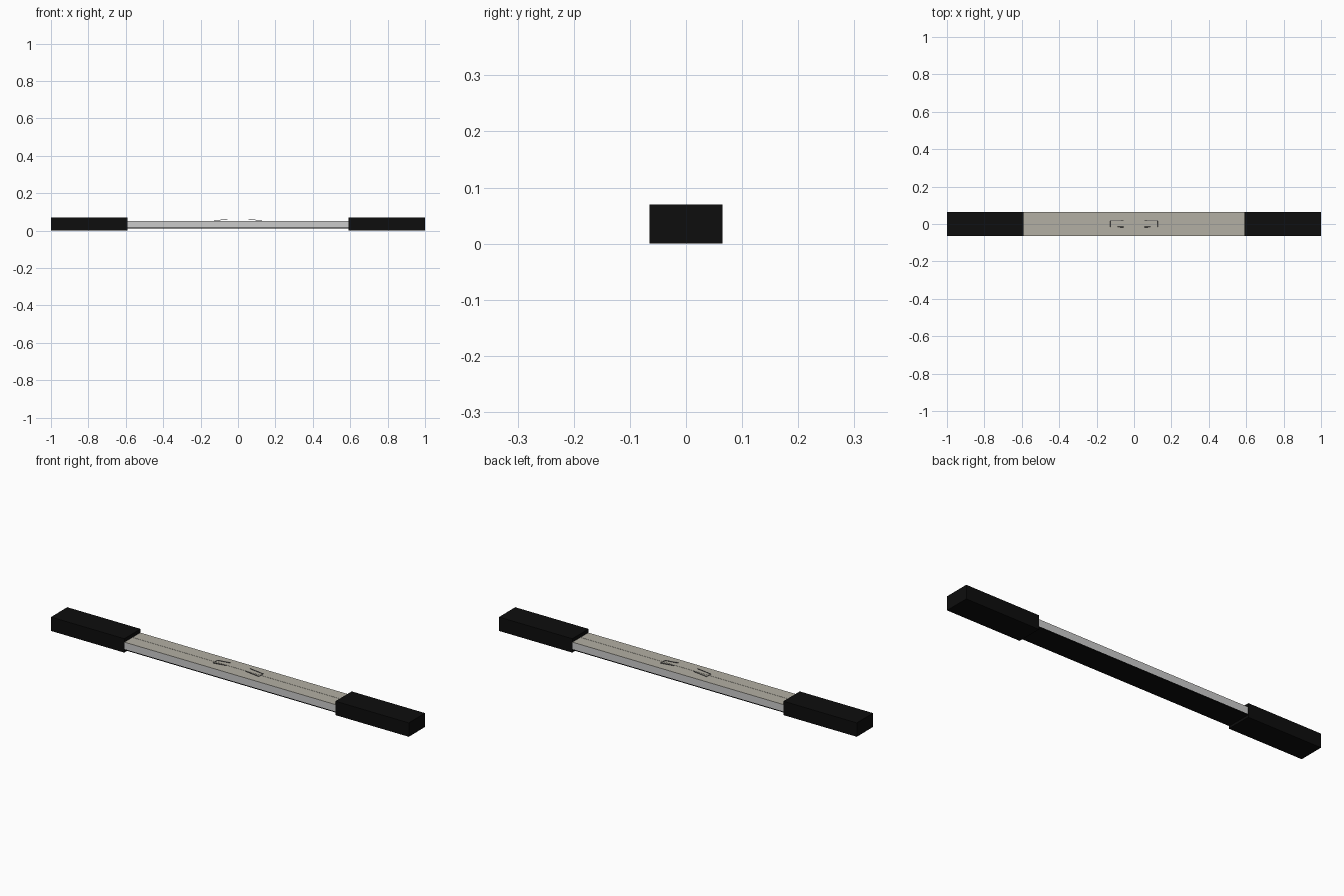
import bpy
from mathutils import Vector

if "Cube" in bpy.data.objects:
    bpy.data.objects.remove(bpy.data.objects["Cube"])


def material(name, rgb):
    m = bpy.data.materials.new(name)
    m.diffuse_color = (*rgb, 1)
    m.use_nodes = True
    m.node_tree.nodes["Principled BSDF"].inputs["Base Color"].default_value = m.diffuse_color
    return m


black = material("black", (0.004, 0.004, 0.004))
taupe = material("taupe", (0.45, 0.43, 0.37))
dark = material("dark_grey", (0.12, 0.12, 0.13))


def box(name, lo, hi, mat=None):
    lo, hi = Vector(lo), Vector(hi)
    bpy.ops.mesh.primitive_cube_add(size=1, location=(lo + hi) / 2)
    o = bpy.context.object
    o.name = name
    o.scale = hi - lo
    bpy.ops.object.transform_apply(location=False, rotation=False, scale=True)
    if mat:
        o.data.materials.append(mat)
    return o


# Grey core with a black base strip, raised clear of the ground
box("core_bar", (-0.59, -0.063, 0.017), (0.59, 0.063, 0.05))
box("base_strip", (-0.59, -0.063, 0.012), (0.59, 0.063, 0.017), black)

# Two top boards meeting at a fine centre seam
for side, y0, y1 in (("front", -0.063, -0.0007), ("back", 0.0007, 0.063)):
    box(side + "_top_board", (-0.59, y0, 0.05), (0.59, y1, 0.052), taupe)

for side, s in (("left", -1), ("right", 1)):
    # Black end block
    x0, x1 = sorted((s * 0.59, s))
    box(side + "_end_block", (x0, -0.065, 0), (x1, 0.065, 0.07), black)

    # Thin U-shaped wire clip, its open end lifted towards the centre
    c = bpy.data.curves.new(side + "_clip", "CURVE")
    c.dimensions = "3D"
    c.bevel_depth = 0.0015
    c.bevel_resolution = 1
    c.use_fill_caps = True
    sp = c.splines.new("POLY")
    pts = [(0.055, -0.016, 0.06), (0.128, -0.016, 0.053),
           (0.128, 0.018, 0.053), (0.055, 0.018, 0.06)]
    sp.points.add(len(pts) - 1)
    for p, (x, y, z) in zip(sp.points, pts):
        p.co = (s * x, y, z, 1)
    o = bpy.data.objects.new(side + "_clip", c)
    bpy.context.collection.objects.link(o)
    c.materials.append(dark)
